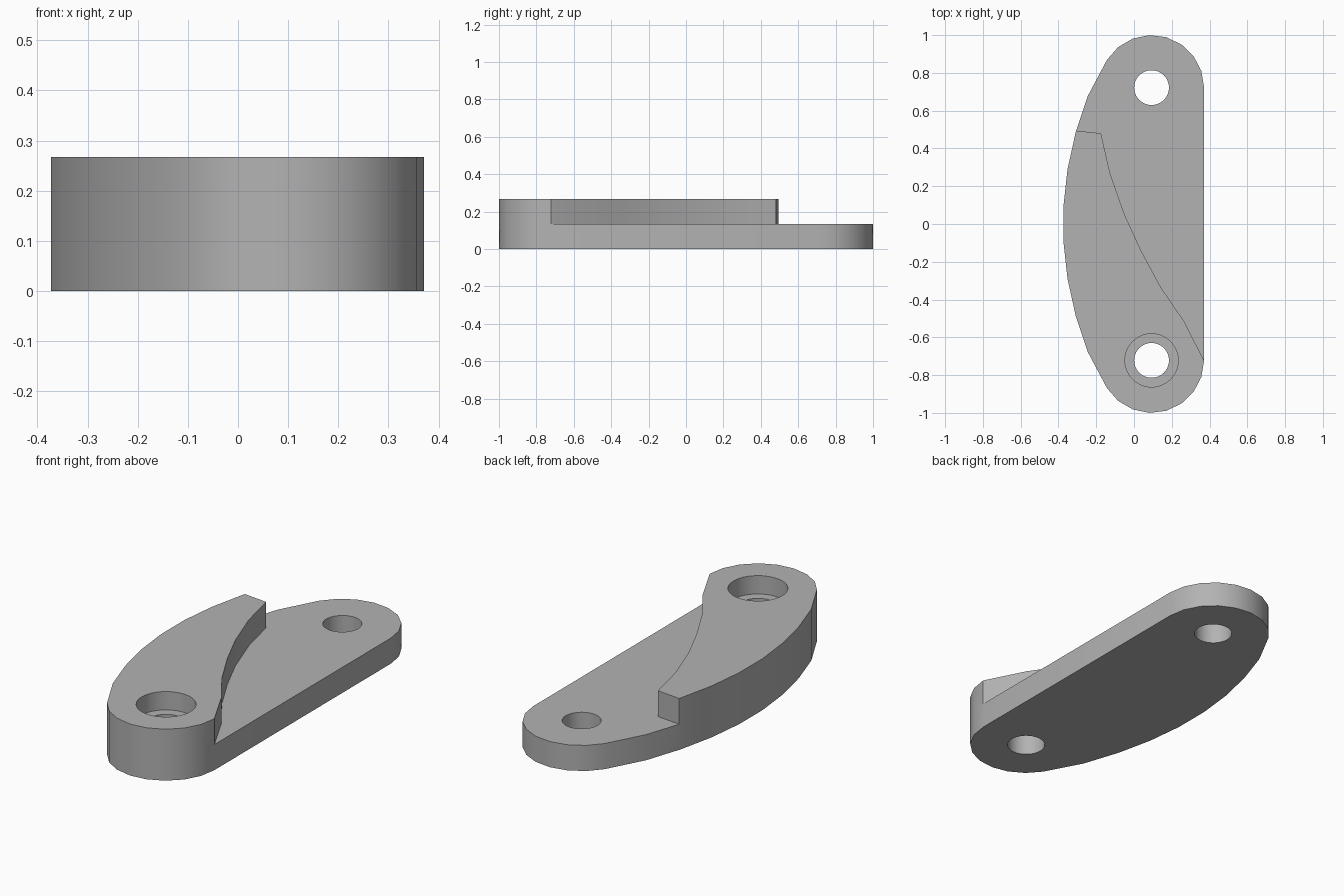
import bpy, bmesh
from math import sin, cos, radians, pi

if "Cube" in bpy.data.objects:
    bpy.data.objects.remove(bpy.data.objects["Cube"])

HEIGHT, STEP = 0.267, 0.133
HOLE_X, HOLE_Y, END_R = 0.093, 0.722, 0.278

grey = bpy.data.materials.new("plain_grey")
grey.use_nodes = True
colour = (0.45, 0.45, 0.45, 1)
grey.diffuse_color = colour
grey.node_tree.nodes["Principled BSDF"].inputs["Base Color"].default_value = colour


def prism(name, outline, z0, z1):
    """Extrude a flat outline from z0 to z1."""
    bm = bmesh.new()
    base = bm.faces.new([bm.verts.new((x, y, z0)) for x, y in outline])
    top = bmesh.ops.extrude_face_region(bm, geom=[base])["geom"]
    verts = [v for v in top if isinstance(v, bmesh.types.BMVert)]
    bmesh.ops.translate(bm, verts=verts, vec=(0, 0, z1 - z0))
    bmesh.ops.recalc_face_normals(bm, faces=bm.faces)
    mesh = bpy.data.meshes.new(name)
    bm.to_mesh(mesh)
    bm.free()
    mesh.materials.append(grey)
    obj = bpy.data.objects.new(name, mesh)
    bpy.context.collection.objects.link(obj)
    return obj


def circle(y, r, n=40):
    return [(HOLE_X + r * cos(2 * pi * i / n), y + r * sin(2 * pi * i / n))
            for i in range(n)]


def cut(obj, cutter):
    bpy.context.view_layer.objects.active = obj
    mod = obj.modifiers.new("cut", 'BOOLEAN')
    mod.operation, mod.solver, mod.object = 'DIFFERENCE', 'EXACT', cutter
    bpy.ops.object.modifier_apply(modifier=mod.name)
    bpy.data.objects.remove(cutter)


# Outline: straight right edge, round ends, bowed left edge
cap = [(HOLE_X + END_R * cos(radians(a * 18.5)), HOLE_Y + END_R * sin(radians(a * 18.5)))
       for a in range(9)]
end_y = cap[-1][1]
bow_y = [end_y * (1 - 2 * i / 9) for i in range(1, 9)]
bow = [(-0.376 + y * y / 3.5, y) for y in bow_y]
outline = cap + bow + [(x, -y) for x, y in reversed(cap)]
bracket = prism("bracket_plate", outline, 0, HEIGHT)

# Lowered area behind the curved shoulder
shoulder = [(0.382, -0.745), (0.265, -0.515), (0.142, -0.335), (0.037, -0.14),
            (-0.05, 0.05), (-0.127, 0.27), (-0.175, 0.48), (-0.5, 0.515)]
cut(bracket, prism("step_cutter", shoulder + [(-0.5, 1.2), (0.6, 1.2), (0.6, -0.745)],
                   STEP, 0.5))

# Two through holes and a counterbore at the thick end
for y in (-HOLE_Y, HOLE_Y):
    cut(bracket, prism("hole_cutter", circle(y, 0.092), -0.1, 0.5))
cut(bracket, prism("counterbore_cutter", circle(-HOLE_Y, 0.141), HEIGHT - 0.095, 0.5))

bpy.ops.object.select_all(action='DESELECT')
bracket.select_set(True)
bpy.context.view_layer.objects.active = bracket
bpy.ops.object.shade_smooth_by_angle(angle=radians(30))
